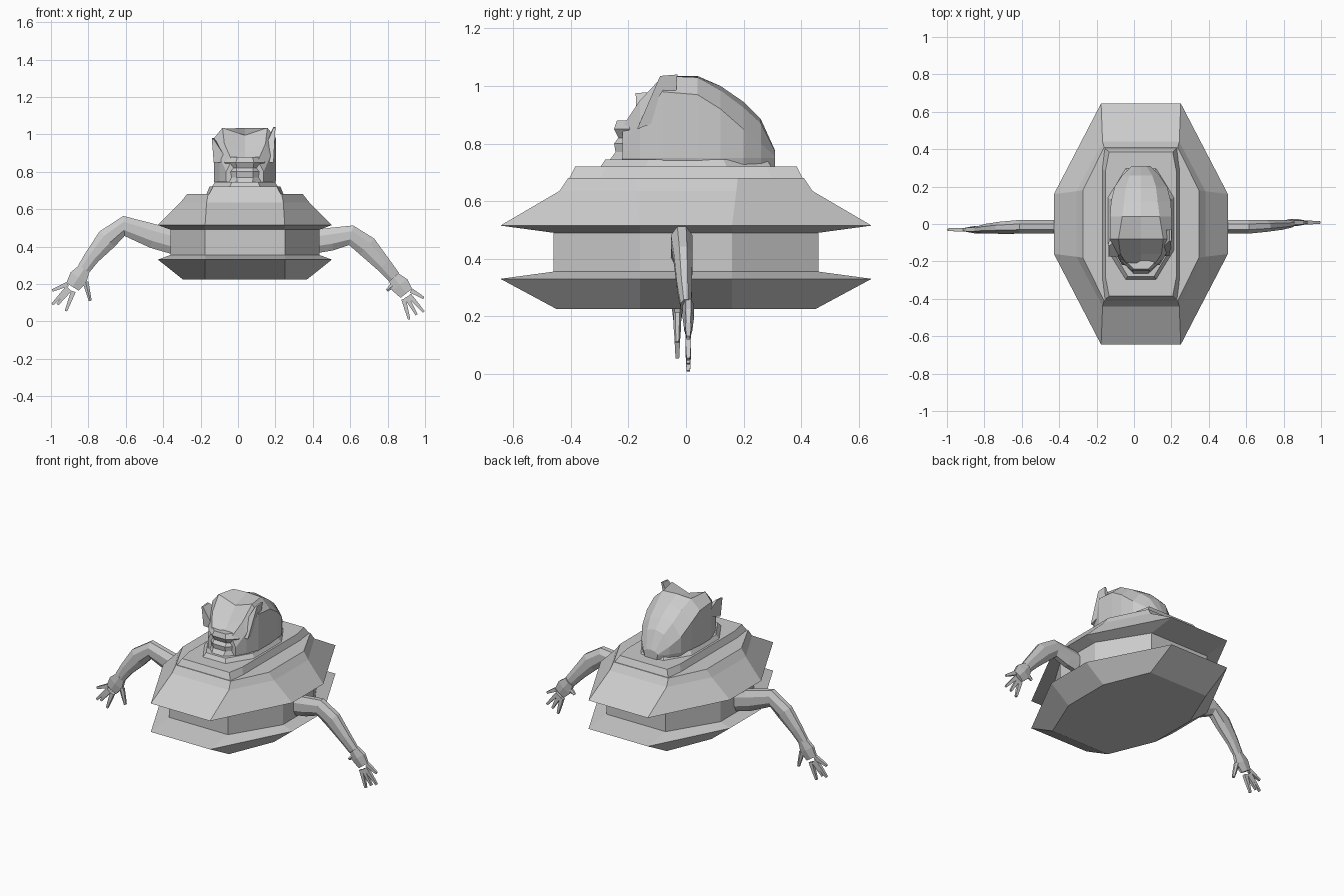
import bpy, bmesh, math
from mathutils import Vector

CX = 0.037  # body and head centre line


def loft(name, rings, closed=True):
    """Skin equal-length rings of points and cap both ends."""
    bm = bmesh.new()
    loops = [[bm.verts.new(p) for p in r] for r in rings]
    n = len(loops[0])
    for a, b in zip(loops, loops[1:]):
        for i in range(n):
            j = (i + 1) % n
            bm.faces.new((a[i], a[j], b[j], b[i]))
    bm.faces.new(loops[0][::-1])
    bm.faces.new(loops[-1])
    bmesh.ops.recalc_face_normals(bm, faces=bm.faces)
    me = bpy.data.meshes.new(name)
    bm.to_mesh(me)
    bm.free()
    ob = bpy.data.objects.new(name, me)
    bpy.context.collection.objects.link(ob)
    return ob


def octagon(z, hx, fx, hy, fy):
    """Long octagon: half sizes hx, hy and half lengths fx, fy of its flats."""
    q = [(hx, -fy), (hx, fy), (fx, hy), (-fx, hy), (-hx, fy), (-hx, -fy), (-fx, -hy), (fx, -hy)]
    return [(CX + x, y, z) for x, y in q]


def limb(name, stations, sides=8):
    """Tube along (x, y, z, in-plane radius, depth radius) stations in the xz plane."""
    pts = [Vector(s[:3]) for s in stations]
    rings = []
    for i, s in enumerate(stations):
        t = (pts[min(i + 1, len(pts) - 1)] - pts[max(i - 1, 0)])
        t.y = 0
        t.normalize()
        nrm = Vector((-t.z, 0, t.x))
        ring = []
        for k in range(sides):
            a = 2 * math.pi * (k + 0.5) / sides
            ring.append(pts[i] + nrm * math.cos(a) * s[3] + Vector((0, math.sin(a) * s[4], 0)))
        rings.append(ring)
    return loft(name, rings)


# Spool-shaped body with two sharp flanges
loft("body", [octagon(*r) for r in (
    (0.225, 0.333, 0.213, 0.45, 0.16),
    (0.33, 0.465, 0.213, 0.645, 0.16),
    (0.355, 0.398, 0.213, 0.46, 0.16),
    (0.49, 0.398, 0.213, 0.46, 0.16),
    (0.515, 0.465, 0.213, 0.645, 0.16),
    (0.635, 0.345, 0.205, 0.44, 0.175),
    (0.68, 0.31, 0.197, 0.41, 0.18))])

# Raised collar under the head
loft("collar", [octagon(0.67, 0.21, 0.197, 0.41, 0.3),
                octagon(0.72, 0.19, 0.17, 0.385, 0.28)])
loft("neck", [octagon(0.70, 0.19, 0.09, 0.31, 0.15),
              octagon(0.745, 0.16, 0.07, 0.28, 0.13)])


# Head: cross-sections front to back
def section(y, base, side, crown, zside, zedge, zmid, lean=0.0):
    half = [(base, 0.71), (side, 0.75), (side, zside), (crown, zedge)]
    right = [(CX + x, y + lean * (z - 0.72), z) for x, z in half]
    left = [(CX - x, y + lean * (z - 0.72), z) for x, z in reversed(half)]
    return right + [(CX, y + lean * (zmid - 0.72), zmid)] + left


loft("head", [section(*s) for s in (
    (-0.22, 0.08, 0.10, 0.07, 0.80, 0.86, 0.86),
    (-0.16, 0.12, 0.135, 0.11, 0.88, 0.95, 0.90),
    (-0.08, 0.15, 0.165, 0.12, 0.98, 1.035, 0.995),
    (0.04, 0.155, 0.165, 0.10, 0.97, 1.03, 1.035),
    (0.12, 0.15, 0.16, 0.09, 0.92, 0.985, 1.00),
    (0.20, 0.13, 0.14, 0.08, 0.85, 0.925, 0.945),
    (0.26, 0.09, 0.10, 0.06, 0.80, 0.87, 0.885),
    (0.31, 0.04, 0.05, 0.03, 0.755, 0.77, 0.775))])

# Face: chin, lips, nose and brow as stacked outlines
def face_ring(z, front, w):
    q = [(-w, -0.12), (-w * 0.9, front + 0.05), (-w * 0.4, front),
         (w * 0.4, front), (w * 0.9, front + 0.05), (w, -0.12)]
    return [(CX + x, y, z) for x, y in q]


loft("face", [face_ring(*r) for r in (
    (0.71, -0.29, 0.09), (0.77, -0.245, 0.11), (0.80, -0.25, 0.11),
    (0.82, -0.235, 0.11), (0.85, -0.25, 0.12), (0.88, -0.24, 0.10),
    (0.875, -0.17, 0.10))])

# Pointed tufts along the front hairline
for side, x, top in (("left", -0.09, 0.975), ("right", 0.15, 1.035)):
    y = -0.175 if side == "left" else -0.09
    o = math.copysign(0.045, x)
    loft(side + "_tuft", [
        [(x - 0.04, -0.17, 0.85), (x + 0.04, -0.17, 0.85), (x + 0.03, -0.04, 0.9), (x - 0.03, -0.04, 0.9)],
        [(x + o - 0.005, y, top), (x + o + 0.005, y, top),
         (x + o + 0.005, y + 0.06, top + 0.005), (x + o - 0.005, y + 0.06, top + 0.005)]])

# Arms, each bent at the elbow
limb("right_arm", [
    (0.40, -0.015, 0.425, 0.068, 0.04), (0.50, -0.015, 0.44, 0.066, 0.04),
    (0.605, -0.015, 0.46, 0.058, 0.04), (0.69, -0.01, 0.40, 0.062, 0.035),
    (0.78, -0.005, 0.30, 0.045, 0.028), (0.835, 0, 0.235, 0.038, 0.02)])
limb("left_arm", [
    (-0.34, -0.015, 0.425, 0.072, 0.04), (-0.45, -0.015, 0.455, 0.07, 0.04),
    (-0.61, -0.015, 0.51, 0.058, 0.04), (-0.70, -0.02, 0.44, 0.062, 0.035),
    (-0.78, -0.025, 0.345, 0.045, 0.028), (-0.825, -0.03, 0.28, 0.038, 0.02)])

# Hands: a flat palm and splayed fingers (last one is the thumb)
hands = {
    "right": (0.008, (0.83, 0.24), (0.90, 0.15),
              [((0.925, 0.165), (0.993, 0.125)), ((0.915, 0.14), (0.993, 0.05)),
               ((0.885, 0.12), (0.915, 0.01)), ((0.90, 0.13), (0.955, 0.035)),
               ((0.84, 0.20), (0.795, 0.165))]),
    "left": (-0.03, (-0.82, 0.285), (-0.885, 0.185),
             [((-0.91, 0.20), (-0.993, 0.165)), ((-0.91, 0.18), (-0.993, 0.09)),
              ((-0.88, 0.16), (-0.92, 0.055)), ((-0.90, 0.17), (-0.965, 0.09)),
              ((-0.815, 0.21), (-0.79, 0.11))]),
}
for side, (y, a, b, fingers) in hands.items():
    mid = ((a[0] + b[0]) / 2, (a[1] + b[1]) / 2)
    limb(side + "_palm", [(a[0], y, a[1], 0.036, 0.02), (mid[0], y, mid[1], 0.058, 0.02),
                          (b[0], y, b[1], 0.045, 0.014)], 6)
    for i, (p, q) in enumerate(fingers):
        m = (p[0] * 0.5 + q[0] * 0.5, p[1] * 0.5 + q[1] * 0.5)
        limb(f"{side}_finger_{i + 1}", [
            (p[0], y, p[1], 0.018, 0.014), (m[0], y, m[1], 0.014, 0.013),
            (q[0], y, q[1], 0.009, 0.009)], 4 if i < 4 else 6)
